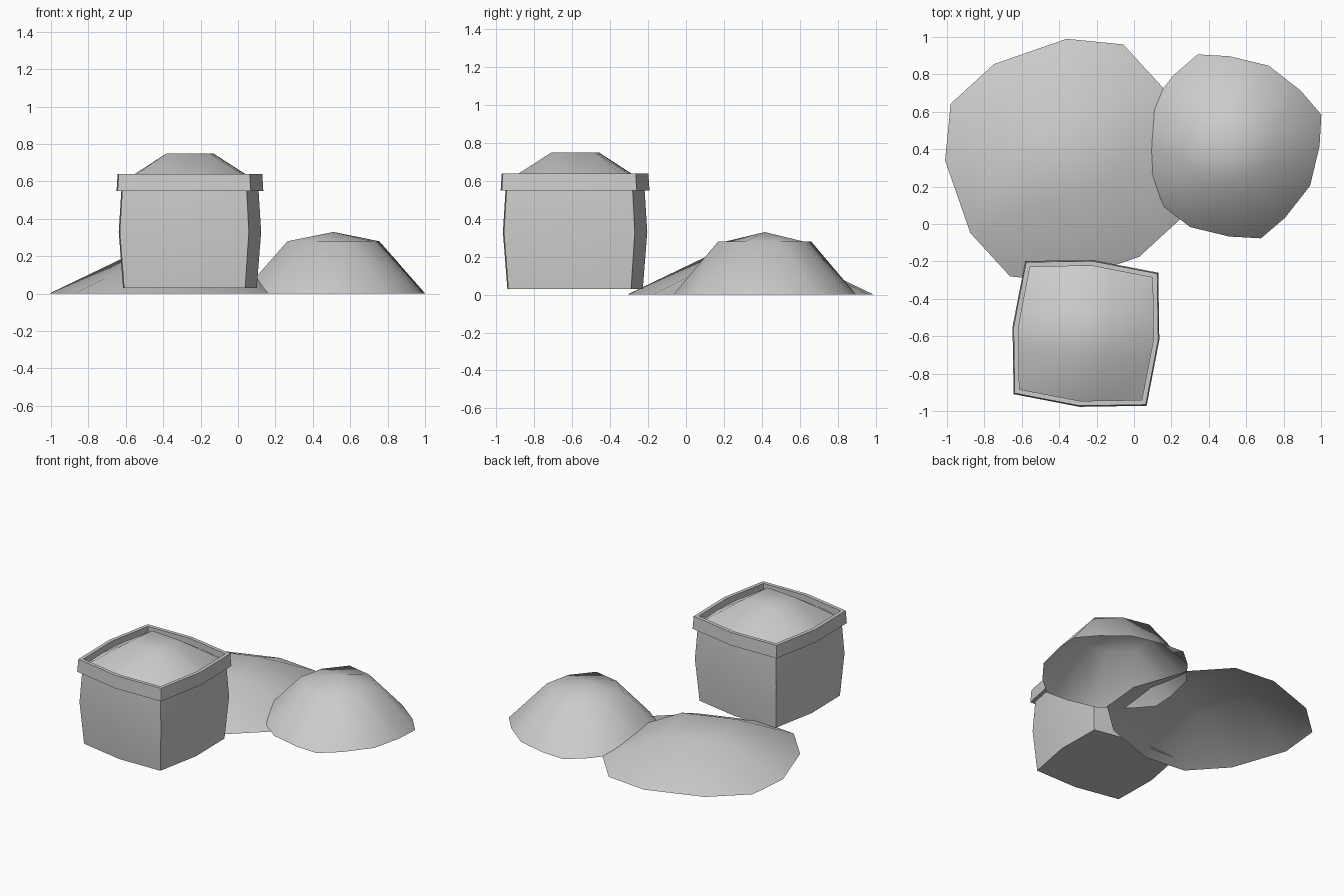
import bpy, bmesh
from math import cos, sin, radians

if "Cube" in bpy.data.objects:
    bpy.data.objects.remove(bpy.data.objects["Cube"])


def finish(name, bm, angle):
    bmesh.ops.recalc_face_normals(bm, faces=bm.faces[:])
    me = bpy.data.meshes.new(name)
    bm.to_mesh(me)
    bm.free()
    ob = bpy.data.objects.new(name, me)
    bpy.context.collection.objects.link(ob)
    bpy.ops.object.select_all(action='DESELECT')
    ob.select_set(True)
    bpy.context.view_layer.objects.active = ob
    bpy.ops.object.shade_smooth_by_angle(angle=radians(angle))
    return ob


def perimeter(n, o):
    """Counter-clockwise border cells of an n x n grid, inset by o."""
    a, b = o, n - 1 - o
    if a == b:
        return [(a, a)]
    m = range(b - a)
    return ([(a + i, a) for i in m] + [(b, a + i) for i in m]
            + [(b - i, b) for i in m] + [(a, b - i) for i in m])


def mound(name, centre, n, rings):
    """Open heap from a rounded grid; each ring is (z, quarter of [angle, radius])."""
    bm = bmesh.new()
    grid = {}
    for o, (z, quarter) in enumerate(rings):
        pts = [(a + 90 * k, r) for k in range(4) for a, r in quarter]
        for cell, (a, r) in zip(perimeter(n, o), pts):
            t = radians(a)
            grid[cell] = bm.verts.new((centre[0] + r * cos(t), centre[1] + r * sin(t), z))
    for i in range(n - 1):
        for j in range(n - 1):
            bm.faces.new([grid[i, j], grid[i + 1, j], grid[i + 1, j + 1], grid[i, j + 1]])
    # heaps face upward
    ob = finish(name, bm, 80)
    if sum(p.normal.z for p in ob.data.polygons) < 0:
        ob.data.flip_normals()
    return ob


def octagon_loft(name, centre, turn, rings, cap):
    """Loft of square sections with bulged sides; rings are (scale, z)."""
    bm = bmesh.new()
    loops = []
    for s, z in rings:
        loop = []
        for k in range(8):
            t = radians(turn + 45 * k)
            r = s * (0.505 if k % 2 else 0.394)
            loop.append(bm.verts.new((centre[0] + r * cos(t), centre[1] + r * sin(t), z)))
        loops.append(loop)
    pairs = list(zip(loops, loops[1:]))
    if not cap:
        pairs.append((loops[-1], loops[0]))
    for a, b in pairs:
        for k in range(8):
            bm.faces.new([a[k], a[(k + 1) % 8], b[(k + 1) % 8], b[k]])
    if cap:
        bm.faces.new(loops[0][::-1])
    return finish(name, bm, 30)


# Container body and rim
C = (-0.257, -0.585)
octagon_loft("container_body", C, -5, [(0.91, 0.03), (0.97, 0.33), (0.935, 0.55)], True)
octagon_loft("container_rim", C, -5,
             [(0.92, 0.55), (1.0, 0.55), (0.985, 0.64), (0.92, 0.64)], False)

# Heaped contents inside the rim
mound("container_contents", C, 4,
      [(0.59, [(40, 0.465), (69, 0.38), (101, 0.38)]),
       (0.75, [(40, 0.163)])])

# Wide low heap behind
mound("wide_heap", (-0.36, 0.34), 4,
      [(0.0, [(64, 0.69), (90, 0.65), (127, 0.645)]),
       (0.2, [(64, 0.26)])])

# Taller round heap at the right
mound("tall_heap", (0.51, 0.415), 5,
      [(0.0, [(19, 0.52), (38, 0.484), (64, 0.48), (90, 0.482)]),
       (0.28, [(19, 0.26), (64, 0.23)]),
       (0.33, [(0, 0.0)])])
